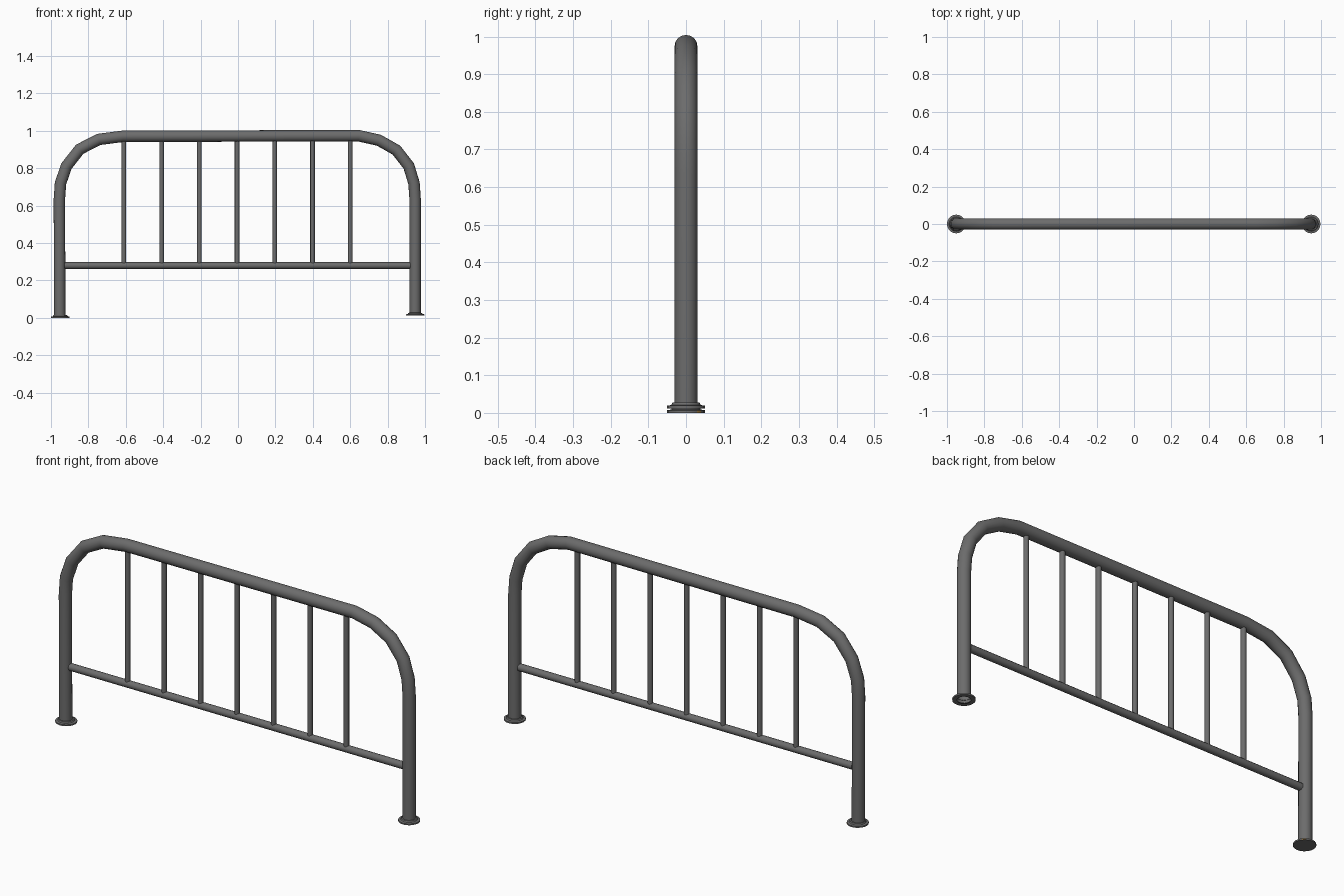
import bpy, bmesh, math
from mathutils import Vector

if "Cube" in bpy.data.objects:
    bpy.data.objects.remove(bpy.data.objects["Cube"])

def material(name, col):
    m = bpy.data.materials.new(name)
    m.diffuse_color = (*col, 1)
    m.use_nodes = True
    m.node_tree.nodes["Principled BSDF"].inputs["Base Color"].default_value = m.diffuse_color
    return m

GREY = material("grey_metal", (0.15, 0.15, 0.15))
RUST = material("ochre_rust", (0.35, 0.2, 0.05))

def finish(name, bm, fix_normals=True):
    if fix_normals:
        bmesh.ops.recalc_face_normals(bm, faces=bm.faces)
    me = bpy.data.meshes.new(name)
    bm.to_mesh(me)
    bm.free()
    ob = bpy.data.objects.new(name, me)
    bpy.context.collection.objects.link(ob)
    me.materials.append(GREY)
    bpy.ops.object.select_all(action='DESELECT')
    ob.select_set(True)
    bpy.context.view_layer.objects.active = ob
    bpy.ops.object.shade_smooth_by_angle(angle=math.radians(40))
    return ob

def tube(name, path, r, n=12, caps=True):
    """Sweep a circle along a path of (x, z) points in the y = 0 plane."""
    bm = bmesh.new()
    pts = [Vector((x, 0, z)) for x, z in path]
    rings = []
    for i, p in enumerate(pts):
        a = (p - pts[i - 1]).normalized() if i else (pts[1] - p).normalized()
        b = (pts[i + 1] - p).normalized() if i < len(pts) - 1 else a
        t = (a + b).normalized()
        side = Vector((-t.z, 0, t.x)) / max(t.dot(a), 0.5)
        rings.append([bm.verts.new(p + side * (r * math.cos(k * math.tau / n))
                                   + Vector((0, r * math.sin(k * math.tau / n), 0)))
                      for k in range(n)])
    for u, v in zip(rings, rings[1:]):
        for k in range(n):
            bm.faces.new((u[k], u[(k + 1) % n], v[(k + 1) % n], v[k]))
    if caps:
        bm.faces.new(rings[0])
        bm.faces.new(rings[-1])
    return finish(name, bm)

def foot(name, x, z, closed):
    """Lathe a flared foot flange."""
    n = 20
    profile = [(0.03, 0.0), (0.05, 0.0), (0.05, 0.007), (0.039, 0.009),
               (0.036, 0.015), (0.029, 0.016)]
    bm = bmesh.new()
    rings = [[bm.verts.new((x + r * math.cos(k * math.tau / n),
                            r * math.sin(k * math.tau / n), z + h))
              for k in range(n)] for r, h in profile]
    for u, v in zip(rings, rings[1:]):
        for k in range(n):
            bm.faces.new((u[k], u[(k + 1) % n], v[(k + 1) % n], v[k]))
    if closed:
        bm.faces.new(rings[0][::-1])
    return finish(name, bm, False)

# Bent main frame: left leg, rounded corners, top bar, right leg
frame_path = [(-0.953, 0.004), (-0.955, 0.635), (-0.949, 0.72), (-0.917, 0.812),
              (-0.846, 0.902), (-0.745, 0.954), (-0.615, 0.971),
              (0.645, 0.974),
              (0.753, 0.950), (0.847, 0.897), (0.913, 0.812), (0.941, 0.72),
              (0.947, 0.635), (0.947, 0.014)]
tube("main_frame", frame_path, 0.0305, 16, caps=False)

# Lower rail and upright spindles
tube("lower_rail", [(-0.927, 0.28), (0.921, 0.28)], 0.018, 12)
for i in range(7):
    x = -0.61 + i * 0.2017
    tube(f"spindle_{i + 1}", [(x, 0.28), (x, 0.96)], 0.0125, 10)

# Feet; the left one has a small rust spot on its rim
left = foot("left_foot", -0.95, 0.0, True)
foot("right_foot", 0.947, 0.012, False)
left.data.materials.append(RUST)
for p in left.data.polygons:
    d = p.normal
    if abs(d.z) < 0.1 and d.x > 0.6 and d.y > 0.6 and (p.center - Vector((-0.95, 0, 0))).length > 0.045:
        p.material_index = 1
